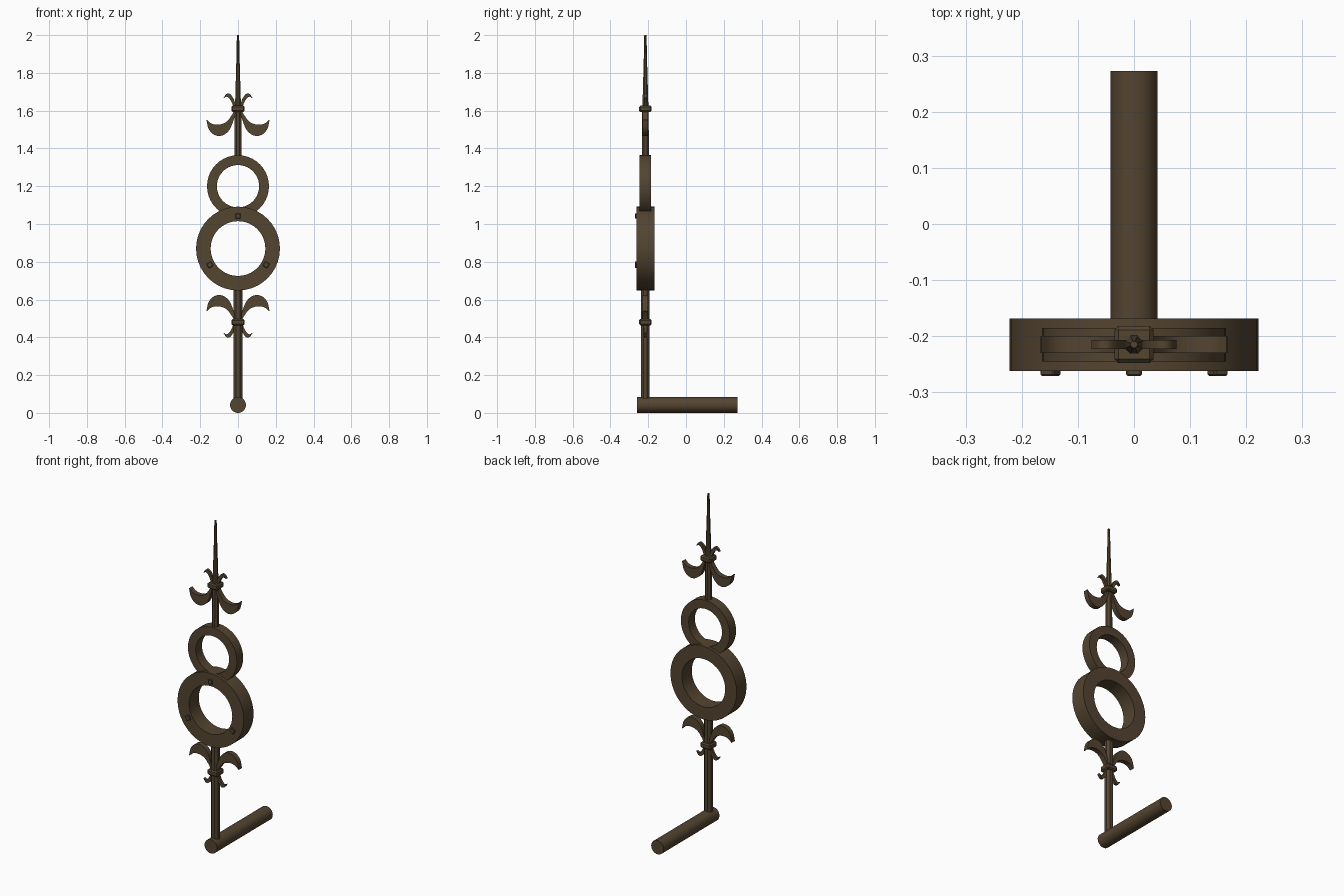
import bpy, bmesh, math
from mathutils import Matrix, Vector

if "Cube" in bpy.data.objects:
    bpy.data.objects.remove(bpy.data.objects["Cube"])

Y0 = -0.215          # centre plane of the upright hand
MID = 2.09           # upper ornaments mirror to lower ones with z -> MID - z
iron = bpy.data.materials.new("dark bronze")
iron.diffuse_color = (0.088, 0.058, 0.030, 1)
iron.use_nodes = True
iron.node_tree.nodes["Principled BSDF"].inputs["Base Color"].default_value = iron.diffuse_color


def finish(bm, name, smooth=True):
    bmesh.ops.recalc_face_normals(bm, faces=bm.faces)
    me = bpy.data.meshes.new(name)
    bm.to_mesh(me)
    bm.free()
    me.materials.append(iron)
    ob = bpy.data.objects.new(name, me)
    bpy.context.collection.objects.link(ob)
    if smooth:
        bpy.ops.object.select_all(action='DESELECT')
        bpy.context.view_layer.objects.active = ob
        ob.select_set(True)
        bpy.ops.object.shade_smooth_by_angle(angle=math.radians(30))
    return ob


def shaft(name, stations, n=8):
    """Lofted n-sided rod through (z, radius) stations."""
    bm = bmesh.new()
    rows = []
    for z, r in stations:
        r /= math.cos(math.pi / n)
        rows.append([bm.verts.new((r * math.cos((i + .5) * math.tau / n),
                                   Y0 + r * math.sin((i + .5) * math.tau / n), z)) for i in range(n)])
    for a, b in zip(rows, rows[1:]):
        for i in range(n):
            bm.faces.new((a[i], a[(i + 1) % n], b[(i + 1) % n], b[i]))
    bm.faces.new(rows[0])
    bm.faces.new(rows[-1])
    finish(bm, name, False)


def ring(name, zc, ro, ri, ya, yb, n=32):
    """Flat ring facing the front."""
    bm = bmesh.new()
    prof = [(ro, ya), (ro, yb), (ri, yb), (ri, ya)]
    rows = []
    for i in range(n):
        a = math.tau * i / n
        rows.append([bm.verts.new((r * math.sin(a), y, zc + r * math.cos(a))) for r, y in prof])
    for i in range(n):
        a, b = rows[i], rows[(i + 1) % n]
        for k in range(4):
            bm.faces.new((a[k], a[(k + 1) % 4], b[(k + 1) % 4], b[k]))
    finish(bm, name)


def spline(pts, steps=5):
    """Catmull-Rom curve through the points."""
    p = [Vector(q) for q in pts]
    p = [2 * p[0] - p[1]] + p + [2 * p[-1] - p[-2]]
    out = []
    for i in range(1, len(p) - 2):
        for s in range(steps):
            t = s / steps
            a, b, c, d = p[i - 1:i + 3]
            out.append(.5 * (2 * b + (c - a) * t + (2 * a - 5 * b + 4 * c - d) * t * t
                             + (3 * b - a - 3 * c + d) * t ** 3))
    return out + [p[-2]]


def leaf(name, edge_a, edge_b, half, sx, flip):
    """Solid plate between two curved edges."""
    bm = bmesh.new()
    rows = []
    for a, b in zip(spline(edge_a), spline(edge_b)):
        rows.append([bm.verts.new((sx * q.x, Y0 + y, MID - q.y if flip else q.y))
                     for q, y in ((a, -half), (b, -half), (b, half), (a, half))])
    for a, b in zip(rows, rows[1:]):
        for k in range(4):
            bm.faces.new((a[k], a[(k + 1) % 4], b[(k + 1) % 4], b[k]))
    bm.faces.new(rows[0])
    bm.faces.new(rows[-1])
    finish(bm, name)


def box(name, centre, size, bevel, rot=0):
    bm = bmesh.new()
    bmesh.ops.create_cube(bm, size=1, matrix=Matrix.Translation(centre)
                          @ Matrix.Rotation(rot, 4, 'Y') @ Matrix.Diagonal((*size, 1)))
    bmesh.ops.bevel(bm, geom=bm.edges[:], offset=bevel, segments=1, affect='EDGES')
    finish(bm, name, False)


# Axle lying along y
bm = bmesh.new()
bmesh.ops.create_cone(bm, cap_ends=True, segments=32, radius1=.042, radius2=.042, depth=.533,
                      matrix=Matrix.Translation((0, .0065, .042)) @ Matrix.Rotation(math.pi / 2, 4, 'X'))
finish(bm, "axle")

# Lower and upper rods
shaft("lower_rod", [(.05, .023), (.66, .023)])
shaft("upper_rod", [(1.345, .019), (1.6, .017), (1.65, .015), (1.86, .009), (2.0, .006)])

# Rings
ring("large_ring", .87, .222, .145, -.262, -.168, 40)
ring("small_ring", 1.20, .164, .112, -.245, -.185, 40)

# Three bolts on the large ring
for i in range(3):
    a = math.tau * i / 3
    box("bolt", (.172 * math.sin(a), -.262, .87 + .172 * math.cos(a)), (.028, .018, .028), .003, a)

# Collars and curling leaves, mirrored left/right and top/bottom
big_out = [(.010, 1.60), (.025, 1.545), (.048, 1.495), (.085, 1.468), (.125, 1.472), (.155, 1.503), (.167, 1.55)]
big_in = [(.020, 1.60), (.035, 1.573), (.060, 1.542), (.090, 1.528), (.120, 1.526), (.145, 1.534), (.165, 1.552)]
curl_out = [(.010, 1.62), (.022, 1.66), (.042, 1.688), (.062, 1.688), (.076, 1.668)]
curl_in = [(.024, 1.62), (.034, 1.645), (.047, 1.666), (.060, 1.674), (.074, 1.667)]
for flip, where in ((False, "upper"), (True, "lower")):
    zc = MID - 1.61 if flip else 1.61
    box(where + "_collar", (0, Y0, zc), (.07, .066, .034), .007)
    for sx in (-1, 1):
        leaf(where + "_leaf", big_out, big_in, .015, sx, flip)
        leaf(where + "_curl", curl_out, curl_in, .008, sx, flip)
